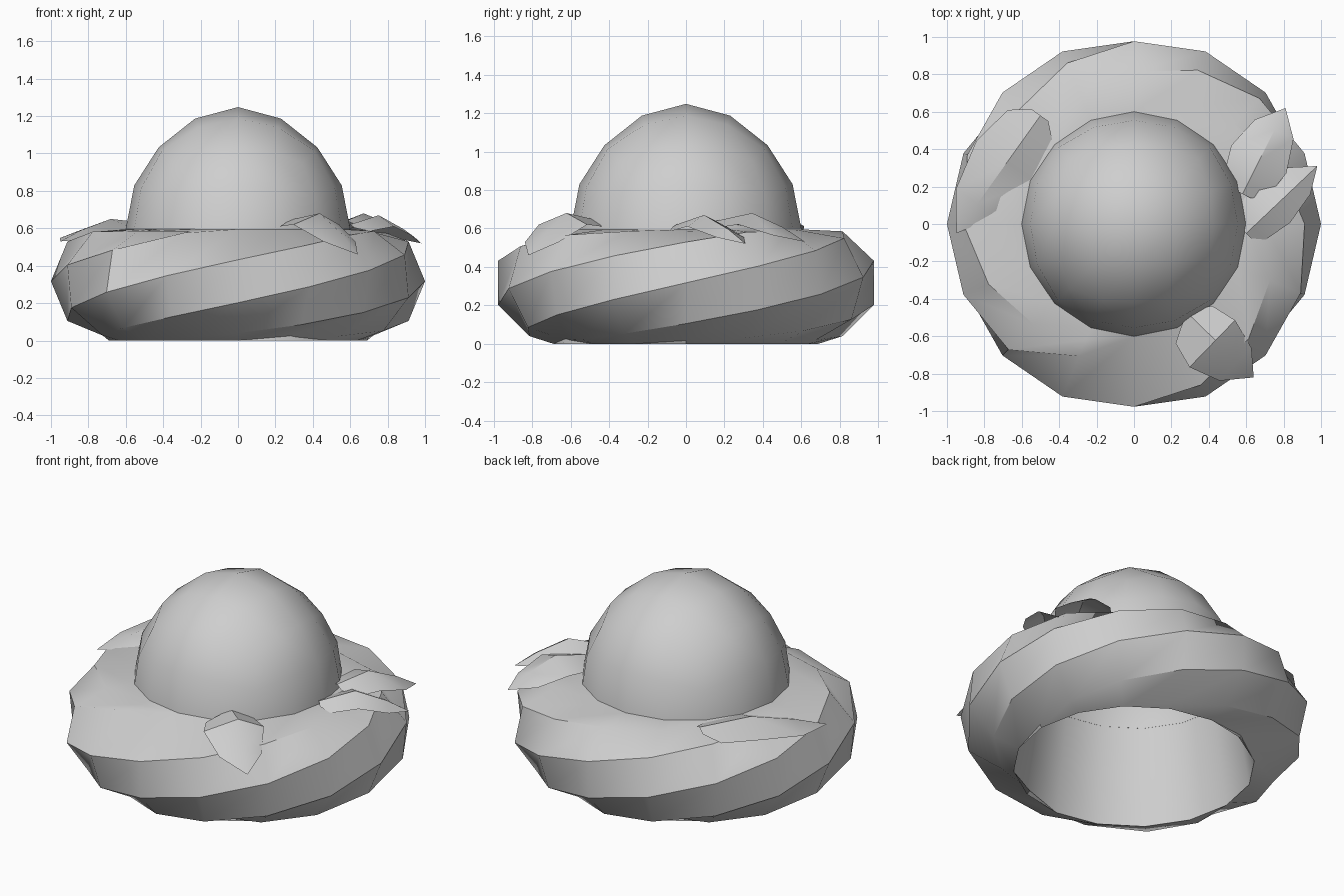
import bpy, bmesh
from math import sin, cos, tan, pi, radians, tau
from mathutils import Vector

cube = bpy.data.objects.get("Cube")
if cube:
    bpy.data.objects.remove(cube)

SIDES = 16      # segments around the model
TUBE = 8        # sides of the ring's cross-section
TWIST = 6       # cross-section sides turned in one lap

grey = bpy.data.materials.new("light_grey")
grey.use_nodes = True
colour = (0.62, 0.62, 0.62, 1)
grey.diffuse_color = colour
grey.node_tree.nodes["Principled BSDF"].inputs["Base Color"].default_value = colour


def finish(bm, name, angle):
    mesh = bpy.data.meshes.new(name)
    bm.to_mesh(mesh)
    bm.free()
    mesh.materials.append(grey)
    obj = bpy.data.objects.new(name, mesh)
    bpy.context.scene.collection.objects.link(obj)
    bpy.ops.object.select_all(action="DESELECT")
    obj.select_set(True)
    bpy.context.view_layer.objects.active = obj
    bpy.ops.object.shade_smooth_by_angle(angle=radians(angle))


# Dome: upper half of a rounded cube, slightly peaked, with a flared open skirt
bm = bmesh.new()
bmesh.ops.create_cube(bm, size=2)
bmesh.ops.subdivide_edges(bm, edges=bm.edges[:], cuts=3, use_grid_fill=True)
for v in bm.verts:
    v.co = Vector([tan(c * pi / 4) for c in v.co]).normalized() * 0.6
bmesh.ops.delete(bm, geom=[v for v in bm.verts if v.co.z < -0.01], context="VERTS")
for v in bm.verts:
    v.co.z = 0.6 + v.co.z * (1 + 0.08 * (v.co.z / 0.6) ** 4)
for radius, height in ((0.64, 0.3), (0.69, 0)):
    rim = [e for e in bm.edges if e.is_boundary]
    skirt = bmesh.ops.extrude_edge_only(bm, edges=rim)["geom"]
    for v in skirt:
        if isinstance(v, bmesh.types.BMVert):
            flat = Vector((v.co.x, v.co.y, 0)).normalized() * radius
            v.co = flat + Vector((0, 0, height))
bmesh.ops.recalc_face_normals(bm, faces=bm.faces)
if sum(f.normal.z * f.calc_area() for f in bm.faces) < 0:
    bmesh.ops.reverse_faces(bm, faces=bm.faces)
finish(bm, "dome", 45)

# Twisted octagonal ring; its inner corners are gathered onto the dome wall
bm = bmesh.new()
inner = set()
loops = []
for i in range(SIDES):
    turn = tau * i / SIDES
    loop = []
    for k in range(TUBE):
        phi = tau * k / TUBE + (turn - pi) * TWIST / TUBE
        r = 0.7 + 0.3 * cos(phi)
        z = min(0.317 + 0.3 * sin(phi), 0.585)
        gathered = r < 0.67 or (k == 0 and i in (12, 13))
        if gathered:
            r, z = (0.6, 0.595) if z > 0.3 else (0.69, 0)
        elif k == 0 and i == 11:        # flattened crease at the front right
            r, z = 0.765, 0.575
        v = bm.verts.new((r * cos(turn), r * sin(turn), z))
        if gathered:
            inner.add(v)
        loop.append(v)
    loops.append(loop)
for i in range(SIDES):
    a, b = loops[i], loops[(i + 1) % SIDES]
    shift = TWIST if i == SIDES - 1 else 0      # match the corners at the seam
    for k in range(TUBE):
        quad = (a[k], b[(k + shift) % TUBE], b[(k + 1 + shift) % TUBE], a[(k + 1) % TUBE])
        if not inner.issuperset(quad):
            bm.faces.new(quad)
bmesh.ops.delete(bm, geom=[v for v in bm.verts if not v.link_faces], context="VERTS")
bmesh.ops.remove_doubles(bm, verts=bm.verts, dist=0.001)
finish(bm, "twisted_ring", 30)


# Leaves: a folded sheet along a ridge, blunt at the base, pointed at the tip
def leaf(name, base, end, left, right, heights):
    base, end = Vector(base), Vector(end)
    side = (end - base).normalized().orthogonal()
    z_base, z_peak, z_tip = heights
    bm = bmesh.new()
    rows = []
    for t, width in ((0, 0.3), (0.1, 0.8), (0.4, 1), (0.75, 0.7)):
        if t < 0.4:
            z = z_base + (z_peak - z_base) * t / 0.4
        else:
            z = z_peak + (z_tip - z_peak) * ((t - 0.4) / 0.6) ** 1.3
        p = base.lerp(end, t)
        rows.append([bm.verts.new((*(p + side * w * width), z - drop * width))
                     for w, drop in ((left, 0.06), (0, 0), (-right, 0.06))])
    point = bm.verts.new((*end, z_tip))
    for a, b in zip(rows, rows[1:]):
        for k in range(2):
            bm.faces.new((a[k], a[k + 1], b[k + 1], b[k]))
    for k in range(2):
        bm.faces.new((rows[-1][k], rows[-1][k + 1], point))
    bmesh.ops.recalc_face_normals(bm, faces=bm.faces)
    if sum(f.normal.z for f in bm.faces) < 0:
        bmesh.ops.reverse_faces(bm, faces=bm.faces)
    finish(bm, name, 35)


leaf("right_leaf", (-0.5, 0.58), (-0.95, -0.05), 0.17, 0.2, (0.63, 0.65, 0.53))
leaf("left_back_leaf", (0.58, 0.16), (0.81, 0.62), 0.17, 0.16, (0.64, 0.68, 0.53))
leaf("left_side_leaf", (0.6, -0.05), (0.98, 0.31), 0.16, 0.12, (0.62, 0.67, 0.52))
leaf("left_front_leaf", (0.3, -0.49), (0.64, -0.82), 0.15, 0.2, (0.65, 0.68, 0.46))
